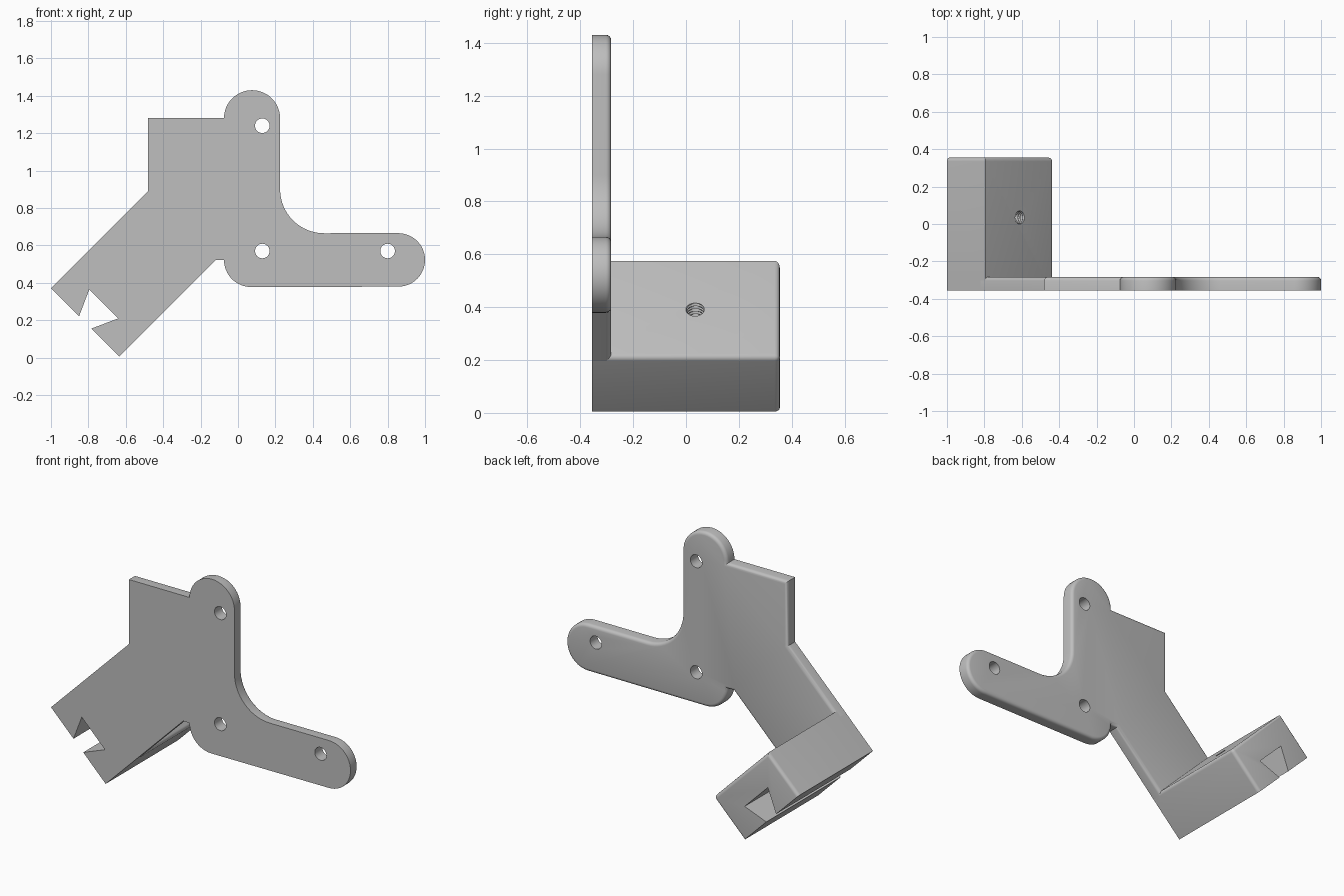
import bpy
import bmesh
from math import sin, cos, pi, radians
from mathutils import Matrix

old = bpy.data.objects.get("Cube")
if old:
    bpy.data.objects.remove(old, do_unlink=True)

FRONT, PLATE_BACK, BACK = -0.355, -0.283, 0.355
FILLET = 0.02

grey = bpy.data.materials.new("plain_grey")
grey.use_nodes = True
grey.diffuse_color = (0.52, 0.52, 0.52, 1)
grey.node_tree.nodes["Principled BSDF"].inputs["Base Color"].default_value = (0.52, 0.52, 0.52, 1)


def arc(cx, cz, r, start, end, steps):
    angles = [radians(start + (end - start) * i / steps) for i in range(steps + 1)]
    return [(cx + r * cos(a), cz + r * sin(a)) for a in angles]


def finish(bm, name):
    bmesh.ops.recalc_face_normals(bm, faces=bm.faces)
    mesh = bpy.data.meshes.new(name)
    bm.to_mesh(mesh)
    bm.free()
    mesh.materials.append(grey)
    obj = bpy.data.objects.new(name, mesh)
    bpy.context.collection.objects.link(obj)
    return obj


def slab(name, outline, y0, y1, sharp=(), round_corners=()):
    """Extrude an x-z outline along y and round its back rim, except the sharp sides."""
    bm = bmesh.new()
    n = len(outline)
    front = [bm.verts.new((x, y0, z)) for x, z in outline]
    back = [bm.verts.new((x, y1, z)) for x, z in outline]
    bm.faces.new(front)
    bm.faces.new(back[::-1])
    for i in range(n):
        j = (i + 1) % n
        bm.faces.new((front[i], back[i], back[j], front[j]))
    bmesh.ops.recalc_face_normals(bm, faces=bm.faces)
    rim = [bm.edges.get((back[i], back[(i + 1) % n])) for i in range(n) if i not in sharp]
    rim += [bm.edges.get((front[i], back[i])) for i in round_corners]
    bmesh.ops.bevel(bm, geom=rim, offset=FILLET, segments=4, profile=0.5,
                    affect='EDGES', clamp_overlap=False)
    return finish(bm, name)


def lathe_cutter(name, matrix, length, radius, rows, sides=24):
    """Closed tube along local z; radius(z, turn) gives its wall."""
    bm = bmesh.new()
    rings = []
    for r in range(rows + 1):
        z = length * (r / rows - 0.5)
        ring = []
        for s in range(sides):
            a = 2 * pi * s / sides
            rad = radius(z, s / sides)
            ring.append(bm.verts.new(matrix @ Matrix.Translation((rad * cos(a), rad * sin(a), z)).translation))
        rings.append(ring)
    for low, high in zip(rings, rings[1:]):
        for s in range(sides):
            t = (s + 1) % sides
            bm.faces.new((low[s], low[t], high[t], high[s]))
    bm.faces.new(rings[0][::-1])
    bm.faces.new(rings[-1])
    obj = finish(bm, name)
    obj.hide_render = True
    return obj


def cut(obj, cutter):
    mod = obj.modifiers.new("hole", 'BOOLEAN')
    mod.operation = 'DIFFERENCE'
    mod.solver = 'EXACT'
    mod.object = cutter
    bpy.context.view_layer.objects.active = obj
    bpy.ops.object.modifier_apply(modifier=mod.name)
    bpy.data.objects.remove(cutter, do_unlink=True)


# Mounting plate: upper lobe, side arm and slanted arm running into the foot
outline = [(-0.82, 0.55), (-0.455, 0.185), (-0.1175, 0.5225)]
outline += arc(0.07, 0.5225, 0.145, 180, 270, 12)
outline += arc(0.857, 0.5225, 0.143, -90, 90, 24)
outline += arc(0.46, 0.9, 0.235, 270, 180, 16)
outline += arc(0.075, 1.28, 0.15, 0, 180, 24)
outline += [(-0.48, 1.28), (-0.48, 0.89)]
plate = slab("mounting_plate", outline, FRONT, PLATE_BACK, sharp=(0,))

# Bolt holes through the plate
for x, z in ((0.13, 1.24), (0.13, 0.57), (0.8, 0.57)):
    place = Matrix.Translation((x, -0.32, z)) @ Matrix.Rotation(pi / 2, 4, 'X')
    cut(plate, lathe_cutter("bolt_cutter", place, 0.2, lambda h, t: 0.039, 1, 32))

# Foot block with a dovetail slot along its lower end
foot_outline = [(-1, 0.37), (-0.85, 0.22), (-0.795, 0.365), (-0.64, 0.21),
                (-0.785, 0.155), (-0.635, 0.005), (-0.43, 0.21), (-0.795, 0.575)]
foot = slab("dovetail_foot", foot_outline, FRONT, BACK, sharp=range(5), round_corners=(6,))


# Threaded screw hole from the inner face into the slot
def thread(z, turn):
    phase = (z / 0.014 + turn) % 1
    return 0.031 + 0.016 * abs(phase - 0.5)


place = Matrix.Translation((-0.6725, 0.035, 0.3325)) @ Matrix.Rotation(pi / 4, 4, 'Y')
cut(foot, lathe_cutter("thread_cutter", place, 0.21, thread, 60))

# Smooth the rounded rims and keep the hard edges
for obj in (plate, foot):
    bpy.ops.object.select_all(action='DESELECT')
    obj.select_set(True)
    bpy.context.view_layer.objects.active = obj
    bpy.ops.object.shade_smooth_by_angle(angle=radians(30))
